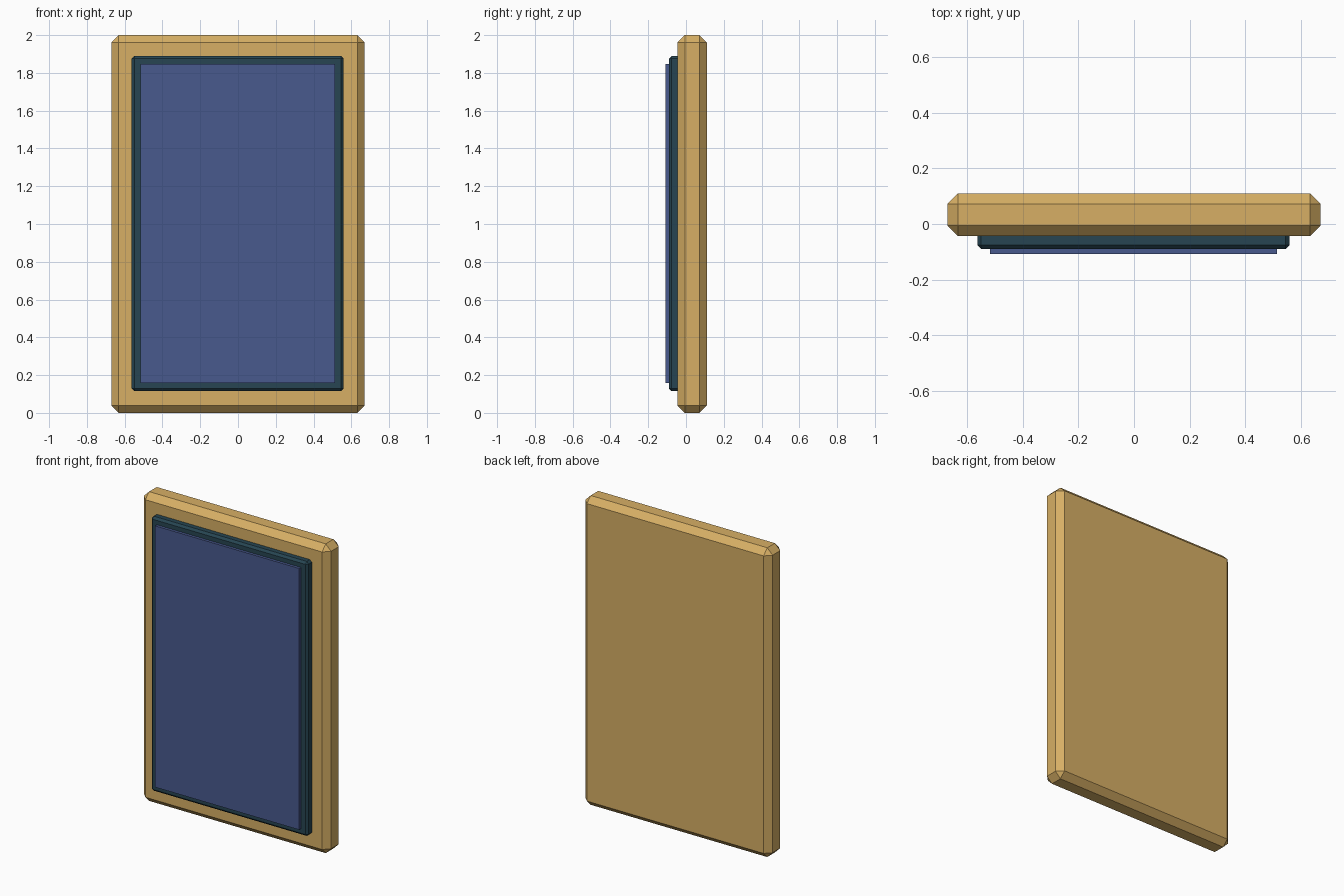
import bpy
import bmesh

if "Cube" in bpy.data.objects:
    bpy.data.objects.remove(bpy.data.objects["Cube"])


def material(name, color):
    mat = bpy.data.materials.new(name)
    mat.diffuse_color = color
    mat.use_nodes = True
    mat.node_tree.nodes["Principled BSDF"].inputs["Base Color"].default_value = mat.diffuse_color
    return mat


def box(name, x, y, z, mat, chamfer=0.0):
    """Box from (min, max) ranges, with optional one-segment chamfered edges."""
    bm = bmesh.new()
    bmesh.ops.create_cube(bm, size=1)
    for v in bm.verts:
        for i, (lo, hi) in enumerate((x, y, z)):
            v.co[i] = hi if v.co[i] > 0 else lo
    if chamfer:
        bmesh.ops.bevel(bm, geom=bm.edges[:], offset=chamfer, segments=1,
                        profile=0.5, affect='EDGES')
    mesh = bpy.data.meshes.new(name)
    bm.to_mesh(mesh)
    bm.free()
    mesh.materials.append(mat)
    obj = bpy.data.objects.new(name, mesh)
    bpy.context.collection.objects.link(obj)
    return obj


gold = material("gold", (0.68, 0.43, 0.13, 1))
dark_teal = material("dark_teal", (0.02, 0.06, 0.085, 1))
indigo = material("indigo", (0.065, 0.1, 0.27, 1))

# Thick chamfered backing slab
box("frame", (-0.67, 0.67), (-0.044, 0.11), (0, 2), gold, 0.038)
# Dark raised border, set slightly into the slab
box("inner_border", (-0.563, 0.559), (-0.09, -0.02), (0.115, 1.89), dark_teal, 0.014)
# Thin flat front panel
box("front_panel", (-0.517, 0.513), (-0.108, -0.07), (0.158, 1.848), indigo)
